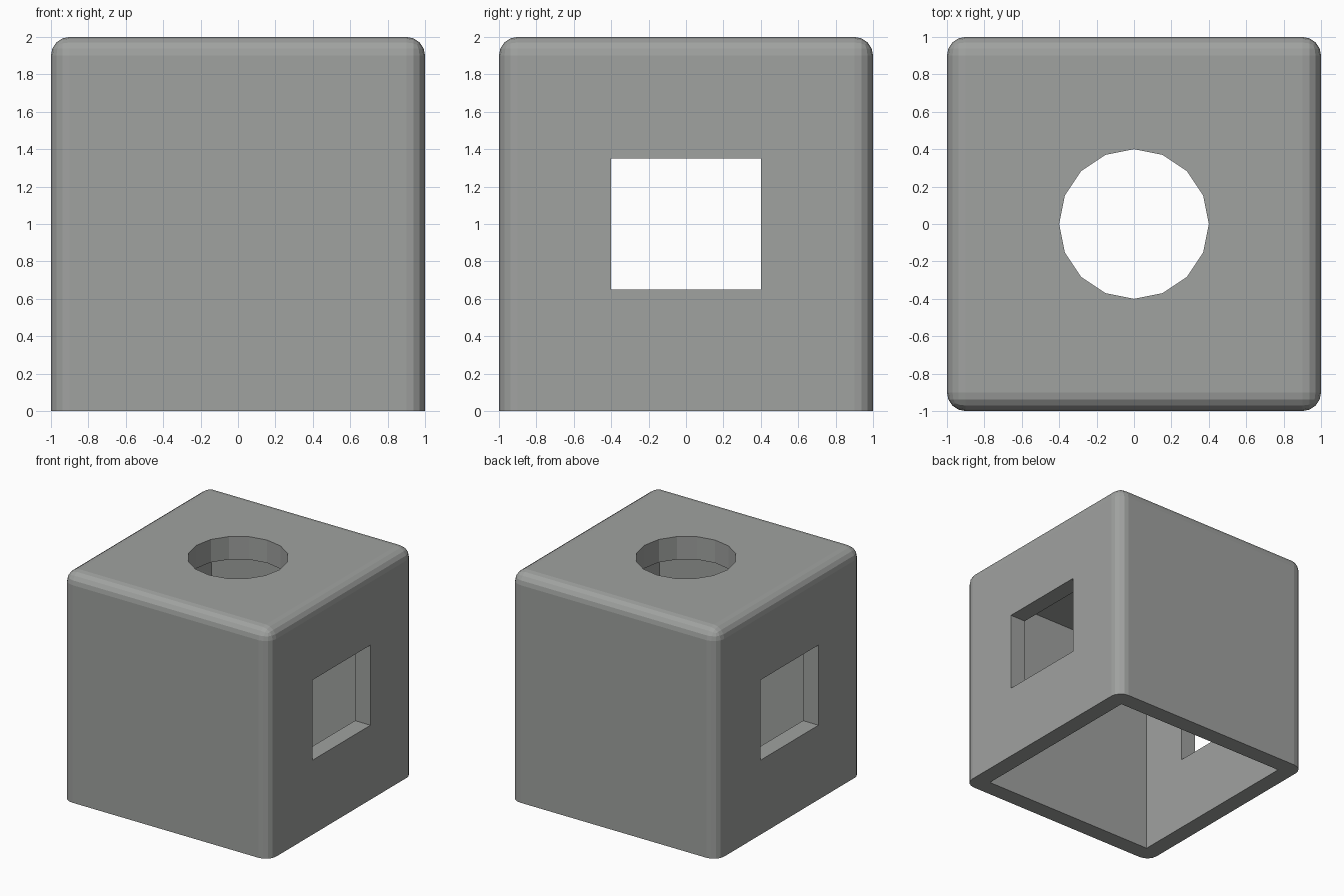
import bpy, bmesh
from mathutils import Matrix

default = bpy.data.objects.get("Cube")
if default:
    bpy.data.objects.remove(default, do_unlink=True)

WALL = 0.15
ROOF = 0.2

grey = bpy.data.materials.new("plain grey")
grey.use_nodes = True
colour = (0.35, 0.36, 0.35, 1)
grey.diffuse_color = colour
grey.node_tree.nodes["Principled BSDF"].inputs["Base Color"].default_value = colour


def make_object(name, bm):
    mesh = bpy.data.meshes.new(name)
    bm.to_mesh(mesh)
    bm.free()
    mesh.materials.append(grey)
    obj = bpy.data.objects.new(name, mesh)
    bpy.context.collection.objects.link(obj)
    return obj


def box(size, centre):
    bm = bmesh.new()
    matrix = Matrix.Translation(centre) @ Matrix.Diagonal((*size, 1))
    bmesh.ops.create_cube(bm, size=1, matrix=matrix)
    return bm


# Outer block, rounded everywhere except around the open base
bm = box((2, 2, 2), (0, 0, 1))
edges = [e for e in bm.edges if max(v.co.z for v in e.verts) > 1]
bmesh.ops.bevel(bm, geom=edges, offset=0.1, segments=4, profile=0.5, affect="EDGES")
shell = make_object("hollow_housing", bm)

# Cavity open at the base, side windows and round roof opening
inner = 2 - 2 * WALL
cavity = make_object("cavity_cutter", box((inner, inner, 2), (0, 0, 1 - ROOF)))
windows = make_object("window_cutter", box((3, 0.8, 0.7), (0, 0, 1)))
bm = bmesh.new()
bmesh.ops.create_cone(bm, cap_ends=True, segments=16, radius1=0.4, radius2=0.4,
                      depth=1, matrix=Matrix.Translation((0, 0, 2)))
opening = make_object("roof_opening_cutter", bm)

for cutter in (cavity, windows, opening):
    cut = shell.modifiers.new(cutter.name, "BOOLEAN")
    cut.operation = "DIFFERENCE"
    cut.solver = "EXACT"
    cut.object = cutter

# Apply the cuts and discard the cutters
bpy.context.view_layer.update()
graph = bpy.context.evaluated_depsgraph_get()
finished = bpy.data.meshes.new_from_object(shell.evaluated_get(graph))
shell.modifiers.clear()
shell.data = finished
for cutter in (cavity, windows, opening):
    bpy.data.objects.remove(cutter, do_unlink=True)
